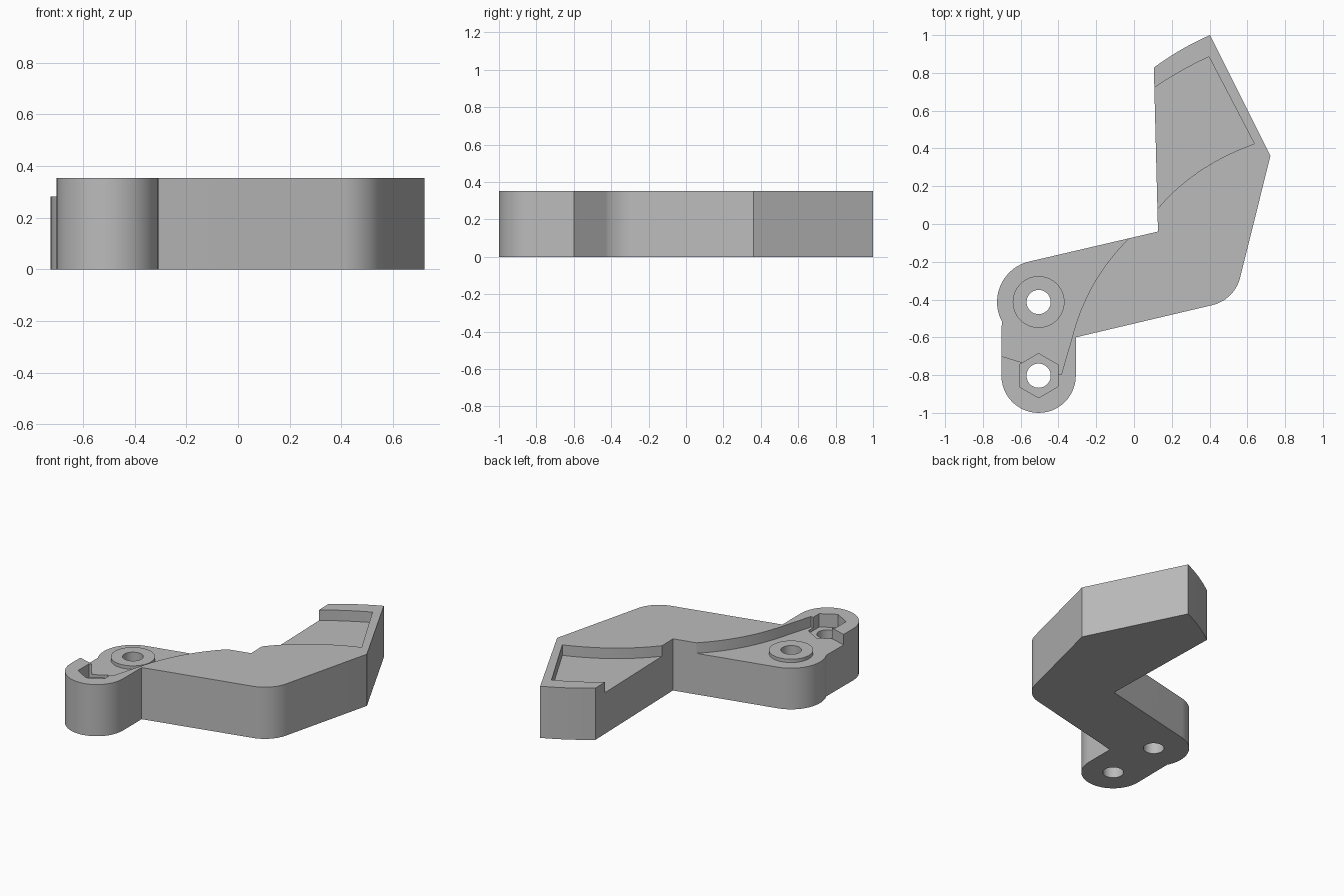
import bpy, bmesh, math

if "Cube" in bpy.data.objects:
    bpy.data.objects.remove(bpy.data.objects["Cube"])

TOP, FLOOR = 0.353, 0.281
PIVOT, NUT = (-0.505, -0.413), (-0.505, -0.803)

grey = bpy.data.materials.new("plain grey")
grey.diffuse_color = (0.5, 0.5, 0.5, 1)
grey.use_nodes = True
grey.node_tree.nodes["Principled BSDF"].inputs["Base Color"].default_value = grey.diffuse_color


def arc(c, r, a0, a1, n=24):
    """Points along a circular arc, angles in degrees."""
    return [(c[0] + r * math.cos(math.radians(a0 + (a1 - a0) * i / n)),
             c[1] + r * math.sin(math.radians(a0 + (a1 - a0) * i / n))) for i in range(n + 1)]


def bow(p, m, q, n=14):
    """Smooth curve from p to q passing through m halfway."""
    out = []
    for i in range(n + 1):
        t = i / n
        a, b, c = (1 - t) * (1 - 2 * t), 4 * t * (1 - t), t * (2 * t - 1)
        out.append((a * p[0] + b * m[0] + c * q[0], a * p[1] + b * m[1] + c * q[1]))
    return out


def prism(name, pts, z0, z1):
    bm = bmesh.new()
    face = bm.faces.new([bm.verts.new((x, y, z0)) for x, y in pts])
    ext = bmesh.ops.extrude_face_region(bm, geom=[face])
    for v in ext["geom"]:
        if isinstance(v, bmesh.types.BMVert):
            v.co.z = z1
    bmesh.ops.recalc_face_normals(bm, faces=bm.faces)
    mesh = bpy.data.meshes.new(name)
    bm.to_mesh(mesh)
    bm.free()
    ob = bpy.data.objects.new(name, mesh)
    mesh.materials.append(grey)
    bpy.context.collection.objects.link(ob)
    return ob


def cylinder(name, c, r, z0, z1, n=48):
    return prism(name, arc(c, r, 90, 450, n)[:-1], z0, z1)


def cut(target, cutters):
    bpy.context.view_layer.objects.active = target
    for c in cutters:
        mod = target.modifiers.new("cut", 'BOOLEAN')
        mod.operation, mod.solver, mod.object = 'DIFFERENCE', 'EXACT', c
        bpy.ops.object.modifier_apply(modifier=mod.name)


# Bent lever body: pivot lobe, nut lobe, rounded elbow and pointed head
dip = math.degrees(math.acos(-0.195 / 0.22))
outline = (arc(PIVOT, 0.22, 103.2, 360 - dip)
           + arc(NUT, 0.197, 180, 360)
           + [(-0.308, -0.60)]
           + arc((0.368, -0.235), 0.2, -76.7, -13.8, 16)
           + [(0.722, 0.36)]
           + bow((0.402, 1.0), (0.25, 0.923), (0.105, 0.828))
           + [(0.127, -0.04)])
body = prism("lever_body", outline, 0, TOP)

# Recess around the pivot, bounded by a curved shoulder
pivot_recess = prism("pivot_recess_cutter",
                     [(-0.07, 0.1)] + bow((-0.02, -0.07), (-0.21, -0.31), (-0.328, -0.60))
                     + [(-0.385, -0.797), (-0.505, -0.797), (-0.585, -0.735),
                        (-0.70, -0.70), (-0.85, -0.655), (-0.85, 0.1)],
                     FLOOR, 0.6)

# Recess in the head, open on the inner side
head_recess = prism("head_recess_cutter",
                    bow((0.127, 0.083), (0.35, 0.282), (0.637, 0.425))
                    + bow((0.397, 0.885), (0.25, 0.81), (0.108, 0.722))
                    + [(0.0, 0.65), (0.0, -0.03)],
                    FLOOR, 0.6)

# Hexagonal nut seat and the two through holes
nut_seat = cylinder("nut_seat_cutter", NUT, 0.117, 0.262, 0.6, 6)
pivot_hole = cylinder("pivot_hole_cutter", PIVOT, 0.064, -0.2, 0.6)
nut_hole = cylinder("nut_hole_cutter", NUT, 0.064, -0.2, 0.6)

# Raised ring around the pivot hole
ring = cylinder("pivot_ring", PIVOT, 0.137, FLOOR, 0.304, 64)

cut(body, [pivot_recess, head_recess, nut_seat, pivot_hole, nut_hole])
cut(ring, [pivot_hole])
for c in (pivot_recess, head_recess, nut_seat, pivot_hole, nut_hole):
    bpy.data.objects.remove(c)

# Smooth the curved walls, keep the corners sharp
for ob in (body, ring):
    bpy.ops.object.select_all(action='DESELECT')
    ob.select_set(True)
    bpy.context.view_layer.objects.active = ob
    bpy.ops.object.shade_smooth_by_angle(angle=math.radians(25))
